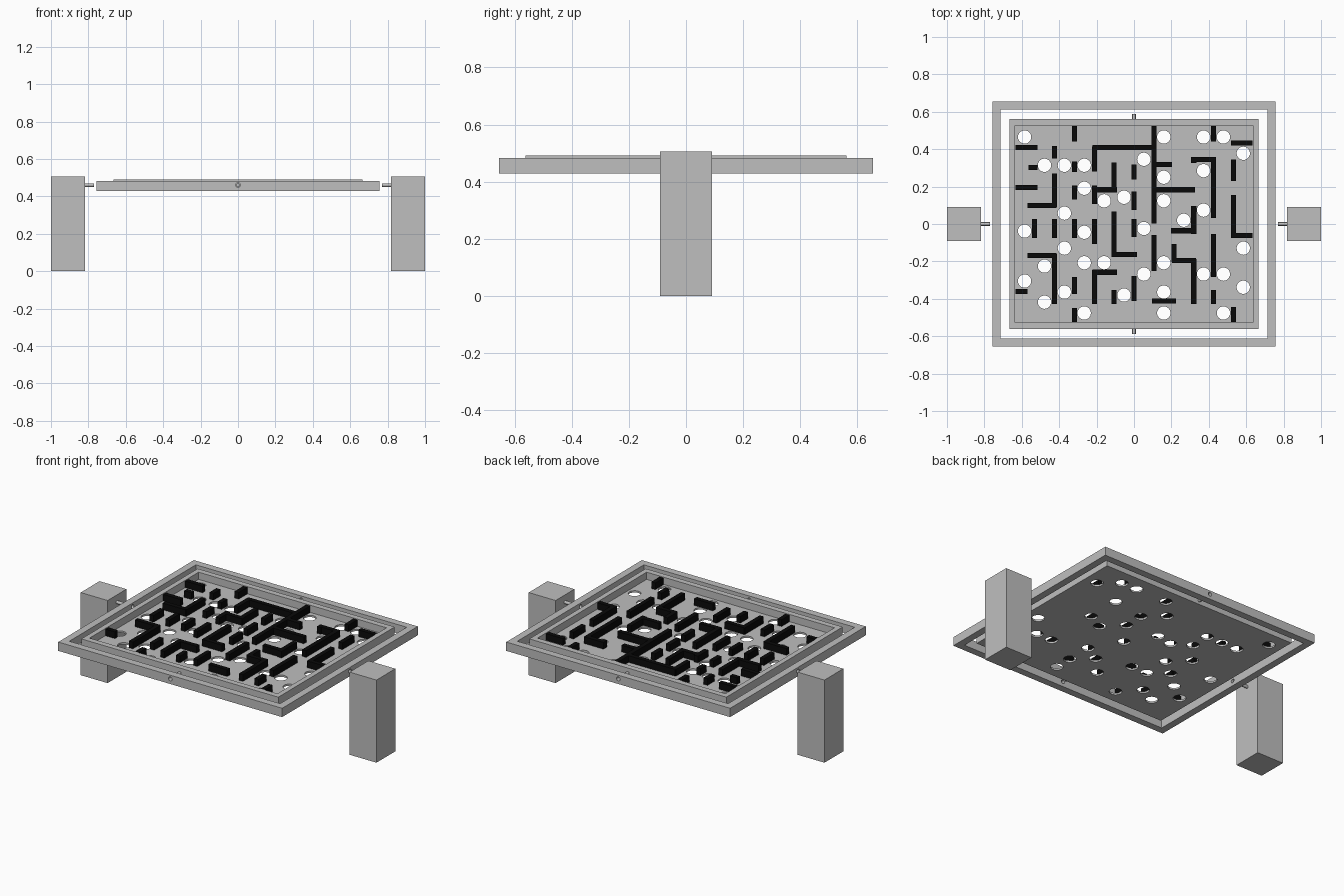
import bpy, bmesh, math
from mathutils import Matrix, Vector

if "Cube" in bpy.data.objects:
    bpy.data.objects.remove(bpy.data.objects["Cube"], do_unlink=True)


def material(name, v):
    m = bpy.data.materials.new(name)
    m.use_nodes = True
    m.diffuse_color = (v, v, v, 1)
    m.node_tree.nodes["Principled BSDF"].inputs["Base Color"].default_value = (v, v, v, 1)
    return m


GREY = material("light grey", 0.52)
BLACK = material("black", 0.003)


def finish(name, bm, mat):
    bmesh.ops.recalc_face_normals(bm, faces=bm.faces)
    me = bpy.data.meshes.new(name)
    bm.to_mesh(me)
    bm.free()
    me.materials.append(mat)
    ob = bpy.data.objects.new(name, me)
    bpy.context.scene.collection.objects.link(ob)
    return ob


def add_box(bm, x0, x1, y0, y1, z0, z1):
    centre = Vector(((x0 + x1) / 2, (y0 + y1) / 2, (z0 + z1) / 2))
    size = Matrix.Diagonal((x1 - x0, y1 - y0, z1 - z0, 1))
    bmesh.ops.create_cube(bm, size=1, matrix=Matrix.Translation(centre) @ size)


def add_cylinder(bm, centre, r, depth, axis="Z", sides=32):
    rot = {"X": Matrix.Rotation(math.pi / 2, 4, "Y"),
           "Y": Matrix.Rotation(math.pi / 2, 4, "X"), "Z": Matrix()}[axis]
    bmesh.ops.create_cone(bm, cap_ends=True, segments=sides, radius1=r, radius2=r,
                          depth=depth, matrix=Matrix.Translation(centre) @ rot)


def box(name, mat, *dims):
    bm = bmesh.new()
    add_box(bm, *dims)
    return finish(name, bm, mat)


def cut(ob, cutter):
    """Subtract the cutter, bake the result and discard the cutter."""
    cutter.hide_render = True
    mod = ob.modifiers.new("cut", "BOOLEAN")
    mod.operation, mod.solver, mod.object = "DIFFERENCE", "EXACT", cutter
    bpy.context.view_layer.update()
    baked = bpy.data.meshes.new_from_object(
        ob.evaluated_get(bpy.context.evaluated_depsgraph_get()))
    ob.modifiers.clear()
    ob.data = baked
    bpy.data.objects.remove(cutter, do_unlink=True)


def smooth(ob):
    bpy.ops.object.select_all(action="DESELECT")
    ob.select_set(True)
    bpy.context.view_layer.objects.active = ob
    bpy.ops.object.shade_smooth_by_angle(angle=math.radians(30))


AXLE_Z = 0.46
FLOOR_Z = 0.447
WALL_TOP = 0.488
HALF_WALL = 0.0135
PITCH = 0.1063

# Two support posts with short axle pins toward the frame
for side, s in (("left", 1), ("right", -1)):
    box(side + "_post", GREY, *sorted((s * 0.818, s * 1.0)), -0.091, 0.091, 0, 0.505)
    bm = bmesh.new()
    add_cylinder(bm, (s * 0.796, 0, AXLE_Z), 0.0095, 0.052, "X")
    smooth(finish(side + "_post_pin", bm, GREY))

# Outer gimbal frame with an axle hole in every side
frame = box("outer_frame", GREY, -0.757, 0.757, -0.655, 0.655, 0.429, 0.483)
cut(frame, box("frame_opening", GREY, -0.713, 0.713, -0.611, 0.611, 0.3, 0.6))
bm = bmesh.new()
for s in (-1, 1):
    add_cylinder(bm, (s * 0.735, 0, AXLE_Z), 0.012, 0.1, "X")
    add_cylinder(bm, (0, s * 0.633, AXLE_Z), 0.012, 0.1, "Y")
cut(frame, finish("frame_axle_holes", bm, GREY))
smooth(frame)

# Tray: solid block, hollowed to a floor, then drilled
tray = box("maze_tray", GREY, -0.666, 0.666, -0.562, 0.562, 0.436, 0.491)
cut(tray, box("tray_pocket", GREY, -0.635, 0.635, -0.527, 0.527, FLOOR_Z, 0.6))

# Drop holes, listed by grid column
hole_rows = [
    (0.465, -0.038, -0.305), (0.314, -0.225, -0.418),
    (0.314, 0.058, -0.129, -0.364),
    (0.314, 0.191, -0.044, -0.207, -0.476),
    (0.124, -0.207), (0.143, -0.38), (0.346, -0.024, -0.268),
    (0.465, 0.25, 0.124, -0.207, -0.364, -0.476),
    (0.02,), (0.465, 0.285, 0.074, -0.268),
    (0.465, -0.268, -0.476), (0.378, -0.129, -0.338),
]
bm = bmesh.new()
for col, rows in enumerate(hole_rows):
    for y in rows:
        add_cylinder(bm, (-0.585 + PITCH * col, y, 0.44), 0.0355, 0.1)
cut(tray, finish("drop_holes", bm, GREY))
smooth(tray)

# Tray axle pins
for end, s in (("back", 1), ("front", -1)):
    bm = bmesh.new()
    add_cylinder(bm, (0, s * 0.574, AXLE_Z), 0.0095, 0.028, "Y")
    smooth(finish(end + "_tray_pin", bm, GREY))

# Maze walls running front to back, listed by grid line as (back, front)
long_walls = [
    [(0.026, -0.076)],
    [(0.418, 0.351), (0.271, 0.09), (0.026, -0.076), (-0.161, -0.428)],
    [(0.525, 0.442), (0.335, 0.277), (0.207, 0.132), (0.026, -0.076),
     (-0.284, -0.375), (-0.45, -0.525)],
    [(0.415, 0.282), (0.207, 0.106), (0.026, -0.108), (-0.247, -0.428)],
    [(0.33, 0.175), (0.068, -0.177), (-0.354, -0.428)],
    [(0.319, 0.239), (0.175, 0.074), (0.026, -0.07), (-0.151, -0.177), (-0.279, -0.412)],
    [(0.525, 0.004), (-0.06, -0.252)],
    [(-0.108, -0.204)],
    [(0.357, 0.325), (0.095, -0.054), (-0.188, -0.428)],
    [(0.525, 0.442), (0.357, 0.031), (-0.054, -0.284), (-0.354, -0.428)],
    [(0.346, 0.229), (0.154, -0.07), (-0.444, -0.525)],
]
bm = bmesh.new()
for line, spans in enumerate(long_walls):
    x = -0.531 + PITCH * line
    for back, front in spans:
        add_box(bm, x - HALF_WALL, x + HALF_WALL, front, back, FLOOR_Z - 0.002, WALL_TOP)
finish("long_maze_walls", bm, BLACK)

# Maze walls running side to side as (y, x start, x end)
cross_walls = [
    (0.408, -0.633, -0.517), (0.301, -0.565, -0.517), (0.195, -0.633, -0.517),
    (0.1, -0.57, -0.415), (-0.169, -0.57, -0.415), (-0.361, -0.633, -0.57),
    (0.408, -0.222, 0.118), (0.183, -0.21, -0.09), (-0.164, -0.115, 0.016),
    (-0.258, -0.222, -0.09), (0.317, 0.108, 0.204), (0.183, 0.108, 0.326),
    (-0.036, 0.199, 0.326), (-0.196, 0.204, 0.331), (-0.412, 0.097, 0.225),
    (0.346, 0.306, 0.438), (0.434, 0.519, 0.633), (-0.062, 0.519, 0.633),
]
bm = bmesh.new()
for y, x0, x1 in cross_walls:
    add_box(bm, x0, x1, y - HALF_WALL, y + HALF_WALL, FLOOR_Z - 0.002, WALL_TOP)
finish("cross_maze_walls", bm, BLACK)
